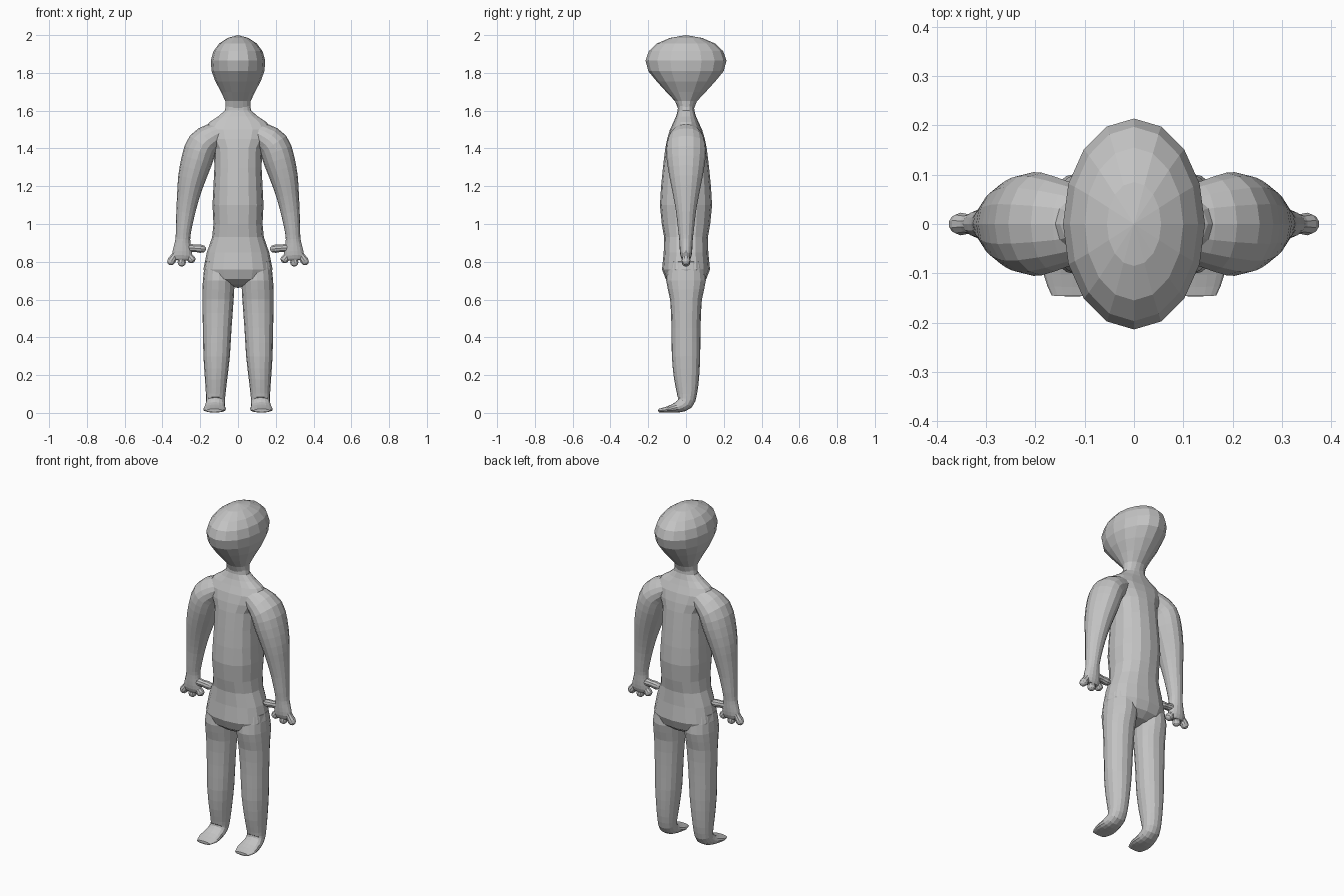
import bpy, bmesh
from math import sin, cos, pi, copysign
from mathutils import Vector

cube = bpy.data.objects.get("Cube")
if cube:
    bpy.data.objects.remove(cube, do_unlink=True)

skin = bpy.data.materials.new("plain grey")
skin.use_nodes = True
skin.diffuse_color = (0.55, 0.55, 0.55, 1)
skin.node_tree.nodes["Principled BSDF"].inputs["Base Color"].default_value = skin.diffuse_color

X, Y = Vector((1, 0, 0)), Vector((0, 1, 0))


def smooth_keys(keys, steps):
    """Catmull-Rom interpolation of whole section keys."""
    keys = [Vector(k) for k in keys]
    result = []
    for i in range(len(keys) - 1):
        before, start = keys[max(i - 1, 0)], keys[i]
        end, after = keys[i + 1], keys[min(i + 2, len(keys) - 1)]
        for s in range(steps):
            t = s / steps
            result.append(start + (end - before) * (t / 2)
                          + (before * 2 - start * 5 + end * 4 - after) * (t * t / 2)
                          + (start * 3 - before - end * 3 + after) * (t ** 3 / 2))
    return result + [keys[-1]]


def loft(name, keys, axis, sides=16, steps=1, power=1.0, side=1):
    """Skin oval sections (x, y, z, half size along axis, half size across it)."""
    keys = smooth_keys(keys, steps)
    centres = [Vector(k[:3]) for k in keys]
    last = len(keys) - 1
    bm = bmesh.new()

    def add(point):
        return bm.verts.new((point.x * side, point.y, max(point.z, 0)))

    def curve(value):
        return copysign(abs(value) ** power, value)

    rings, tangents = [], []
    for i, key in enumerate(keys):
        tangent = (centres[min(i + 1, last)] - centres[max(i - 1, 0)]).normalized()
        across = tangent.cross(axis).normalized()
        tangents.append(tangent)
        rings.append([add(centres[i] + axis * key[3] * curve(cos(2 * pi * n / sides))
                          + across * key[4] * curve(sin(2 * pi * n / sides)))
                      for n in range(sides)])
    for low, high in zip(rings, rings[1:]):
        for n in range(sides):
            m = (n + 1) % sides
            bm.faces.new((low[n], low[m], high[m], high[n]))
    # Slightly domed ends
    for i, sign in ((0, -1), (last, 1)):
        bulge = min(keys[i][3], keys[i][4]) * 0.27
        tip = add(centres[i] + tangents[i] * sign * bulge)
        for n in range(sides):
            bm.faces.new((rings[i][n], rings[i][(n + 1) % sides], tip))
    bmesh.ops.recalc_face_normals(bm, faces=bm.faces)
    mesh = bpy.data.meshes.new(name)
    bm.to_mesh(mesh)
    bm.free()
    mesh.materials.append(skin)
    obj = bpy.data.objects.new(name, mesh)
    bpy.context.collection.objects.link(obj)
    return obj


def column(name, sections, power):
    """Upright loft on the centre line from (z, half width, half depth)."""
    return loft(name, [(0, 0, z, w, d) for z, w, d in sections], X, power=power)


# Head, long from front to back, tapering into the neck
column("head", [
    (1.985, .055, .085), (1.955, .1, .155), (1.915, .13, .197), (1.865, .144, .214),
    (1.81, .14, .2), (1.755, .12, .155), (1.7, .09, .105), (1.65, .067, .058),
    (1.61, .066, .042), (1.58, .07, .04)], 1.0)

# Neck, shoulders, trunk and hips
column("torso", [
    (1.63, .064, .043), (1.6, .07, .044), (1.57, .105, .053), (1.54, .15, .066),
    (1.5, .18, .085), (1.45, .16, .1), (1.4, .128, .11), (1.3, .125, .122),
    (1.2, .13, .132), (1.1, .135, .138), (1.0, .13, .128), (.93, .137, .116),
    (.85, .165, .118), (.76, .183, .127), (.71, .165, .108), (.68, .08, .07)], .88)

ARM = [
    (.06, 1.5, .06, .05), (.13, 1.465, .085, .07), (.187, 1.42, .104, .083),
    (.217, 1.34, .102, .083), (.245, 1.24, .086, .073), (.263, 1.15, .068, .06),
    (.277, 1.06, .052, .05), (.288, .97, .042, .041), (.292, .92, .036, .039),
    (.294, .88, .034, .046), (.296, .835, .03, .054), (.297, .81, .02, .046)]

LEG = [
    (.095, 0, .8, .08, .09), (.102, 0, .7, .084, .105), (.106, 0, .6, .083, .084),
    (.11, 0, .45, .076, .077), (.113, 0, .3, .07, .075), (.116, .003, .18, .059, .066),
    (.118, .005, .1, .052, .053), (.12, -.005, .055, .05, .044),
    (.123, -.045, .03, .055, .029), (.124, -.1, .018, .06, .016),
    (.125, -.145, .012, .042, .009)]

# Each digit runs from a root to a tip, both (x, z)
DIGITS = {
    "thumb": ((.27, .875), (.185, .868)),
    "inner_finger": ((.275, .85), (.241, .806)),
    "middle_finger": ((.297, .85), (.298, .787)),
    "outer_finger": ((.315, .86), (.358, .797)),
}

for label, side in (("left", 1), ("right", -1)):
    loft(label + "_arm", [(x, 0, z, d, w) for x, z, d, w in ARM], Y, steps=2, side=side)
    loft(label + "_leg", LEG, X, steps=2, power=.92, side=side)
    for digit, (root, tip) in DIGITS.items():
        start = Vector((root[0], 0, root[1]))
        path = Vector((tip[0], 0, tip[1])) - start
        keys = [(*(start + path * t), r, r)
                for t, r in ((0, .024), (.5, .02), (.85, .023), (1.05, .019), (1.16, .01))]
        loft(label + "_" + digit, keys, Y, sides=10, side=side)
